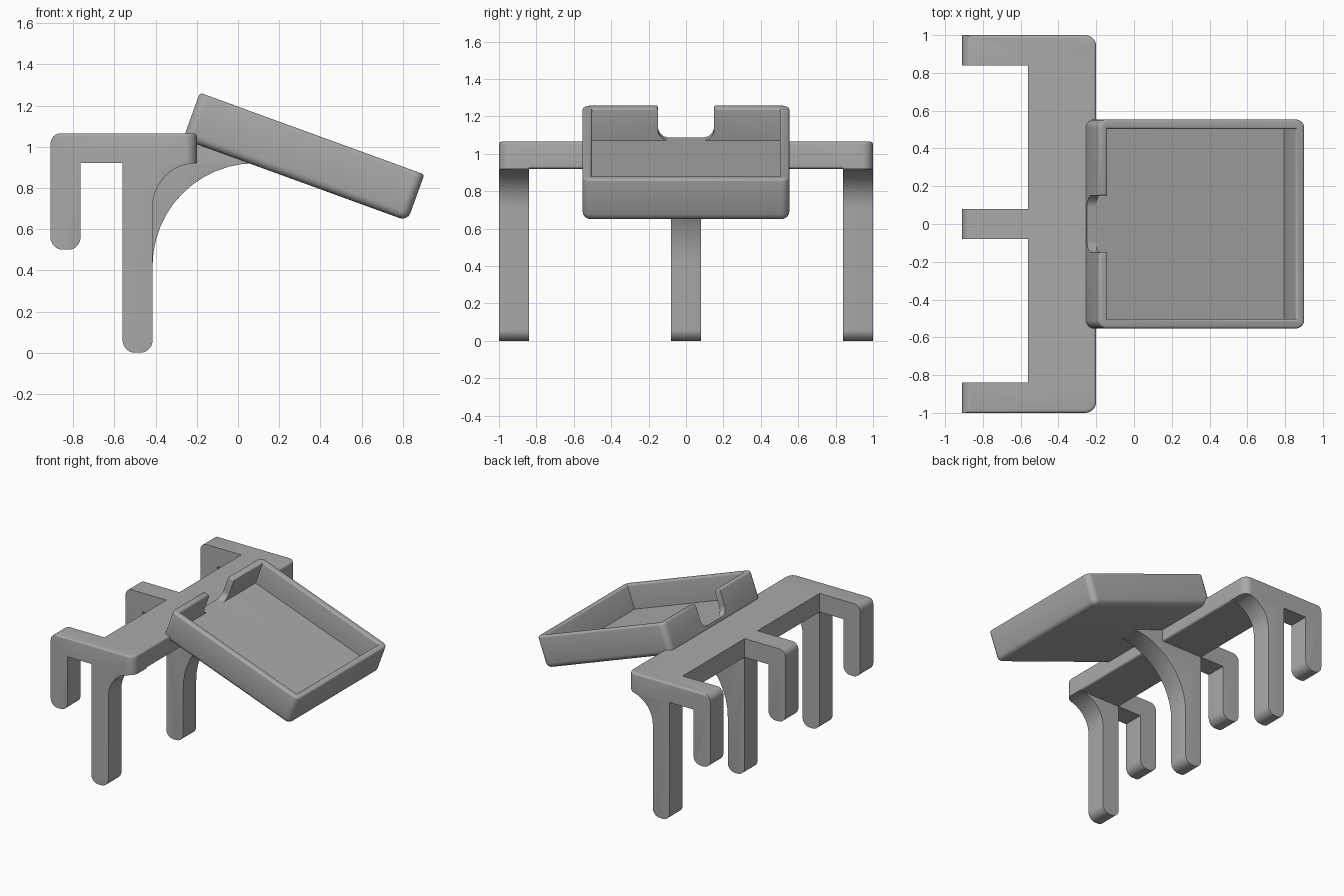
import bpy, bmesh, math
from mathutils import Vector

if "Cube" in bpy.data.objects:
    bpy.data.objects.remove(bpy.data.objects["Cube"], do_unlink=True)

grey = bpy.data.materials.new("plain_grey")
grey.use_nodes = True
GREY = (0.4, 0.4, 0.4, 1)
grey.diffuse_color = GREY
grey.node_tree.nodes["Principled BSDF"].inputs["Base Color"].default_value = GREY


def rounded(corners, steps=12):
    """Outline from (a, b, radius) corners, each rounded by a tangent arc."""
    out = []
    for i, (a, b, r) in enumerate(corners):
        p = Vector((a, b))
        if r == 0:
            out.append(p)
            continue
        d0 = (Vector(corners[i - 1][:2]) - p).normalized()
        d1 = (Vector(corners[(i + 1) % len(corners)][:2]) - p).normalized()
        half = d0.angle(d1) / 2
        centre = p + (d0 + d1).normalized() * (r / math.sin(half))
        start = p + d0 * (r / math.tan(half)) - centre
        end = p + d1 * (r / math.tan(half)) - centre
        sweep = start.angle_signed(end)
        for k in range(steps + 1):
            t = -sweep * k / steps
            c, s = math.cos(t), math.sin(t)
            out.append(centre + Vector((start.x * c - start.y * s, start.x * s + start.y * c)))
    return out


def prism(name, corners, lo, hi, place, bevel=0, pick=None):
    """Extrude an outline; place(a, b, h) gives the 3D point; pick(edge) chooses bevels."""
    bm = bmesh.new()
    pts = rounded(corners)
    rings = [[bm.verts.new(place(p.x, p.y, h)) for p in pts] for h in (lo, hi)]
    n = len(pts)
    for ring in rings:
        bm.faces.new(ring)
    for i in range(n):
        j = (i + 1) % n
        bm.faces.new((rings[0][i], rings[0][j], rings[1][j], rings[1][i]))
    bmesh.ops.recalc_face_normals(bm, faces=bm.faces)
    if bevel:
        bm.normal_update()
        bmesh.ops.bevel(bm, geom=[e for e in bm.edges if pick(e)], offset=bevel,
                        segments=4, profile=0.5, affect='EDGES', clamp_overlap=True)
    me = bpy.data.meshes.new(name)
    bm.to_mesh(me)
    bm.free()
    me.materials.append(grey)
    ob = bpy.data.objects.new(name, me)
    bpy.context.collection.objects.link(ob)
    return ob


def combine(ob, other, operation):
    mod = ob.modifiers.new("combine", 'BOOLEAN')
    mod.object, mod.operation, mod.solver = other, operation, 'EXACT'
    bpy.context.view_layer.objects.active = ob
    bpy.ops.object.modifier_apply(modifier=mod.name)
    bpy.data.objects.remove(other, do_unlink=True)


def smooth(ob):
    bpy.ops.object.select_all(action='DESELECT')
    ob.select_set(True)
    bpy.context.view_layer.objects.active = ob
    bpy.ops.object.shade_smooth_by_angle(angle=math.radians(35))


def side(a, b, h):
    return (a, h, b)


def plan(a, b, h):
    return (a, b, h)


def cap_edge(y_values):
    """Edges along the given cap planes whose side wall looks towards +x."""
    def pick(e):
        on_cap = any(all(abs(v.co.y - y) < 1e-4 for v in e.verts) for y in y_values)
        return on_cap and any(f.normal.x > 0.05 for f in e.link_faces)
    return pick


TOP, UNDER, BACK, EDGE = 1.065, 0.92, -0.91, -0.2
LEG_IN, LEG_OUT = -0.56, -0.415
hook = [(-0.765, 0.5, 0.06), (BACK, 0.5, 0.06), (BACK, TOP, 0.05)]
leg = [(LEG_OUT, 0, 0.06), (LEG_IN, 0, 0.06), (LEG_IN, UNDER, 0), (-0.765, UNDER, 0)]

# Crossbar joining the three clamps
stand = prism("stand", [(LEG_IN, UNDER, 0), (LEG_IN, TOP, 0), (EDGE, TOP, 0), (EDGE, UNDER, 0.015)],
              -1, 1, side)

# Outer clamps: hook, leg and small fillet
outer = hook + [(EDGE, TOP, 0), (EDGE, UNDER, 0), (LEG_OUT, UNDER, 0.213)] + leg
for s in (-1, 1):
    clamp = prism("clamp", outer, *sorted((s * 0.84, s)), side, 0.015, cap_edge([s]))
    combine(stand, clamp, 'UNION')

# Trim with the rounded plan outline
def top_rim(e):
    return all(v.co.z > TOP - 1e-4 and v.co.x > BACK - 0.05 for v in e.verts) or \
        (all(v.co.z > TOP - 1e-4 for v in e.verts) and abs(e.verts[0].co.x - e.verts[1].co.x) > 0.1)

outline = [(-1.2, -1, 0), (EDGE, -1, 0.06), (EDGE, 1, 0.06), (-1.2, 1, 0)]
combine(stand, prism("trim", outline, -0.2, TOP, plan, 0.015, top_rim), 'INTERSECT')

# Middle clamp with the long curved bracket under the tray
middle = hook + [(-0.3, TOP, 0), (-0.3, 1.0, 0), (EDGE, 1.03, 0), (0.085, 0.93, 0),
                 (0.085, UNDER, 0), (LEG_OUT, UNDER, 0.499)] + leg
combine(stand, prism("bracket", middle, -0.08, 0.08, side, 0.018, cap_edge([-0.08, 0.08])), 'UNION')
smooth(stand)

# Tray, built flat with its rim at z = 0, then tilted
LENGTH, HALF, DEPTH, WALL, CAVITY = 1.16, 0.553, 0.24, 0.05, 0.185


def box(x0, x1, y, r):
    return [(x0, -y, r), (x1, -y, r), (x1, y, r), (x0, y, r)]


tray = prism("tray", box(0, LENGTH, HALF, 0.045), -DEPTH, 0, plan, 0.04,
             lambda e: all(v.co.z < -DEPTH + 1e-4 for v in e.verts))
combine(tray, prism("cavity", box(WALL, LENGTH - WALL, HALF - WALL, 0), -CAVITY, 0.1, plan), 'DIFFERENCE')

# Cable notch in the upper wall
notch = [(-0.15, 0.1, 0), (-0.15, -CAVITY, 0.06), (0.15, -CAVITY, 0.06), (0.15, 0.1, 0)]
combine(tray, prism("notch", notch, -0.1, WALL + 0.02, lambda a, b, h: (h, a, b)), 'DIFFERENCE')

# Soften the rim
bm = bmesh.new()
bm.from_mesh(tray.data)
bmesh.ops.remove_doubles(bm, verts=bm.verts, dist=1e-5)
bm.normal_update()
rim = [e for e in bm.edges if all(abs(v.co.z) < 1e-4 for v in e.verts)
       and len(e.link_faces) == 2 and e.calc_face_angle() > 0.5]
bmesh.ops.bevel(bm, geom=rim, offset=0.014, segments=3, profile=0.5,
                affect='EDGES', clamp_overlap=False)
bm.to_mesh(tray.data)
bm.free()
tray.location = (-0.185, 0, 1.262)
tray.rotation_euler = (0, math.radians(20), 0)
smooth(tray)
